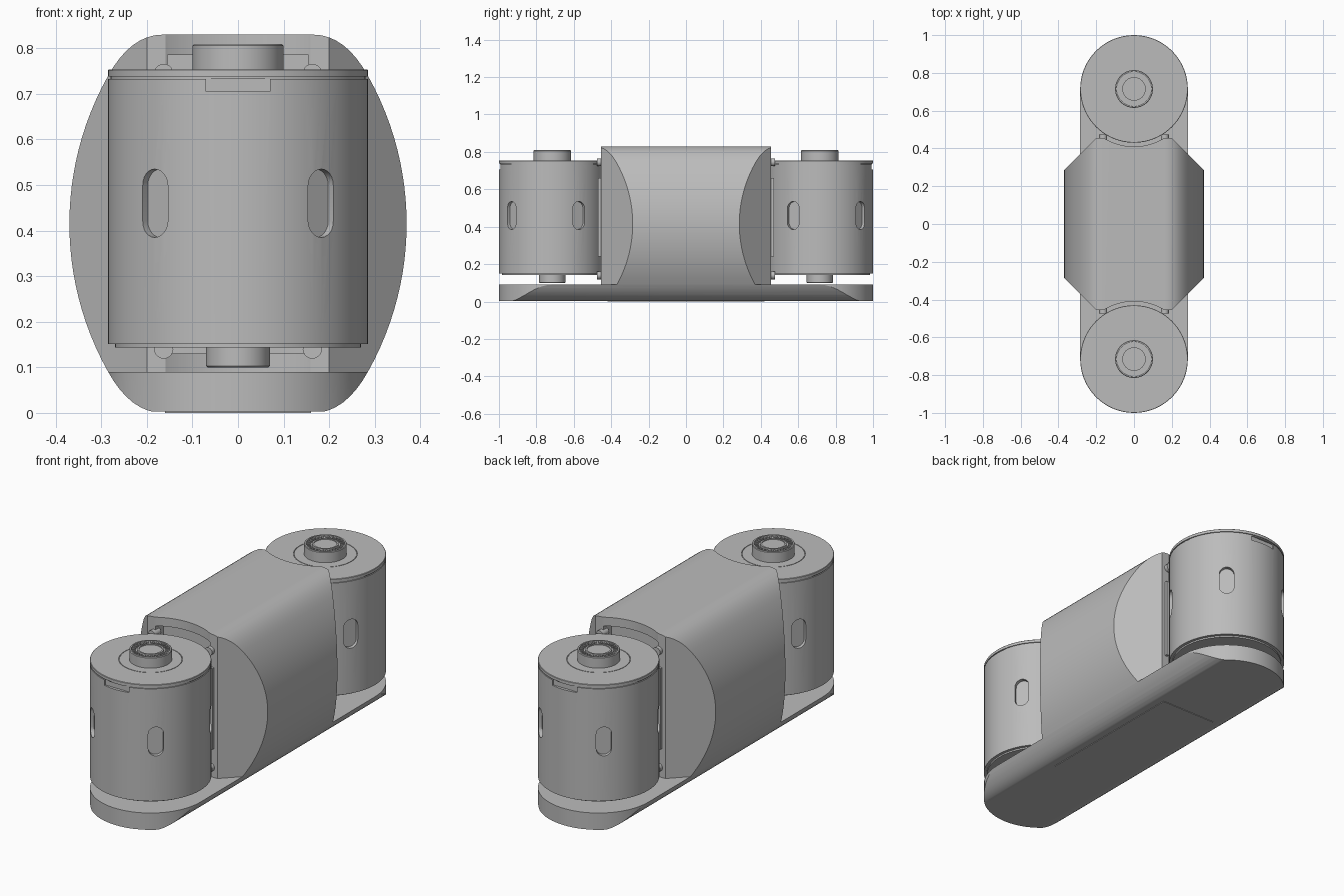
import bpy, bmesh, math
from mathutils import Matrix, Vector

if "Cube" in bpy.data.objects:
    bpy.data.objects.remove(bpy.data.objects["Cube"])

grey = bpy.data.materials.new("satin_grey")
grey.use_nodes = True
colour = (0.5, 0.5, 0.5, 1)
grey.diffuse_color = colour
grey.node_tree.nodes["Principled BSDF"].inputs["Base Color"].default_value = colour

DRUM_Y, DRUM_R = -0.715, 0.285
MID_Z, SPLIT_Z, TOP_Z = 0.415, 0.09, 0.83


def add(name, bm):
    bmesh.ops.recalc_face_normals(bm, faces=bm.faces)
    mesh = bpy.data.meshes.new(name)
    bm.to_mesh(mesh)
    bm.free()
    mesh.materials.append(grey)
    ob = bpy.data.objects.new(name, mesh)
    bpy.context.collection.objects.link(ob)
    return ob


def prism(name, points, direction):
    """Extrude a closed outline of 3D points."""
    bm = bmesh.new()
    face = bm.faces.new([bm.verts.new(p) for p in points])
    out = bmesh.ops.extrude_face_region(bm, geom=[face])
    verts = [v for v in out["geom"] if isinstance(v, bmesh.types.BMVert)]
    bmesh.ops.translate(bm, verts=verts, vec=Vector(direction))
    return add(name, bm)


def box(name, lo, hi):
    corners = [(lo[0], lo[1]), (hi[0], lo[1]), (hi[0], hi[1]), (lo[0], hi[1])]
    return prism(name, [(x, y, lo[2]) for x, y in corners], (0, 0, hi[2] - lo[2]))


def lathe(name, profile, y=DRUM_Y, steps=72):
    """Turn an (r, z) profile about a vertical axis at x = 0."""
    bm = bmesh.new()
    verts = [bm.verts.new((r, y, z)) for r, z in profile]
    edges = [bm.edges.new(pair) for pair in zip(verts, verts[1:])]
    bmesh.ops.spin(bm, geom=verts + edges, axis=(0, 0, 1), cent=(0, y, 0),
                   angle=2 * math.pi, steps=steps)
    bmesh.ops.remove_doubles(bm, verts=bm.verts, dist=1e-5)
    return add(name, bm)


def boolean(ob, cutter, operation):
    mod = ob.modifiers.new("cut", "BOOLEAN")
    mod.object, mod.operation, mod.solver = cutter, operation, "EXACT"
    bpy.context.view_layer.update()
    graph = bpy.context.evaluated_depsgraph_get()
    mesh = bpy.data.meshes.new_from_object(ob.evaluated_get(graph))
    ob.modifiers.clear()
    ob.data = mesh
    bpy.data.objects.remove(cutter)


def stadium(half_w, half_l, steps):
    """Outline with round ends along the second axis."""
    pts = []
    for sign in (1, -1):
        for i in range(steps + 1):
            a = math.pi * i / steps
            pts.append((sign * half_w * math.cos(a),
                        sign * (half_l - half_w + half_w * math.sin(a))))
    return pts


# Barrel-shaped cross-section shared by the base and the central body
quarter = []
for i in range(9):
    t = i / 8
    quarter.append((0.165 * (1 - t) ** 2 + 2 * t * (1 - t) * 0.235 + 0.285 * t * t,
                    SPLIT_Z * t * t))
R = 0.664
for i in range(1, 13):
    dz = 0.325 * (1 - i / 12)
    quarter.append((0.37 - R + math.sqrt(R * R - dz * dz), MID_Z - dz))
half = quarter + [(x, TOP_Z - z) for x, z in reversed(quarter[:-1])]
barrel = half + [(-x, z) for x, z in reversed(half)]


def barrel_prism(name, half_len):
    return prism(name, [(x, -half_len, z) for x, z in barrel], (0, 2 * half_len, 0))


# Long base with rounded ends and a thin sole plate
base = prism("base", [(x, y, 0.003) for x, y in stadium(DRUM_R, 1.0, 36)],
             (0, 0, SPLIT_Z - 0.003))
boolean(base, barrel_prism("base_cutter", 1.1), "INTERSECT")
sole = box("sole_plate", (-0.16, -0.42, 0), (0.16, 0.42, 0.004))

# Central body: barrel trimmed by corner chamfers and the base plane
body = barrel_prism("body", 0.455)
bm = bmesh.new()
bm.from_mesh(body.data)
cuts = [((0, 0, SPLIT_Z), (0, 0, -1))]
cuts += [((sx * 0.2, sy * 0.455, 0), (sx, sy, 0)) for sx in (1, -1) for sy in (1, -1)]
for co, no in cuts:
    geom = bm.verts[:] + bm.edges[:] + bm.faces[:]
    res = bmesh.ops.bisect_plane(bm, geom=geom, dist=1e-6, plane_co=co,
                                 plane_no=no, clear_outer=True)
    rim = [e for e in res["geom_cut"] if isinstance(e, bmesh.types.BMEdge)]
    bmesh.ops.holes_fill(bm, edges=rim, sides=0)
bmesh.ops.recalc_face_normals(bm, faces=bm.faces)
bm.to_mesh(body.data)
bm.free()

# Concave end seats for the drums, with a recess under the top lip
for s in (1, -1):
    seat = lathe("seat_cutter", [(0, 0.05), (0.305, 0.05), (0.305, 0.9), (0, 0.9)],
                 s * DRUM_Y)
    boolean(body, seat, "DIFFERENCE")
    recess = box("recess_cutter", (-0.155, min(s * 0.39, s * 0.5), 0.13),
                 (0.155, max(s * 0.39, s * 0.5), 0.785))
    boolean(body, recess, "DIFFERENCE")

# Drum with a lid seam, a base flange and a shallow ring around the hub
drum = lathe("front_drum", [
    (0, 0.143), (0.27, 0.143), (0.27, 0.151), (DRUM_R, 0.151), (DRUM_R, 0.733),
    (0.28, 0.733), (0.28, 0.738), (DRUM_R, 0.738), (DRUM_R, 0.752), (0.283, 0.754),
    (0.15, 0.754), (0.15, 0.751), (0.147, 0.751), (0.147, 0.754), (0, 0.754)])

# Four rounded slots around the drum and a label notch facing outwards
for deg in (-120, -40, 40, 120):
    slot = prism("slot_cutter", [(x, -0.32, z + 0.46) for x, z in stadium(0.036, 0.075, 12)],
                 (0, 0.055, 0))
    slot.data.transform(Matrix.Translation((0, DRUM_Y, 0))
                        @ Matrix.Rotation(math.radians(deg), 4, "Z"))
    boolean(drum, slot, "DIFFERENCE")
boolean(drum, box("notch_cutter", (-0.07, DRUM_Y - 0.3, 0.705),
                  (0.07, DRUM_Y - 0.27, 0.733)), "DIFFERENCE")

# Hub with a ringed top, and the lower shaft
hub = lathe("front_hub", [
    (0, 0.74), (0.1, 0.74), (0.1, 0.806), (0.097, 0.809), (0.09, 0.809), (0.09, 0.798),
    (0.062, 0.798), (0.062, 0.808), (0.054, 0.808), (0.054, 0.803), (0, 0.803)])
shaft = lathe("front_lower_shaft", [(0, 0.1), (0.067, 0.1), (0.07, 0.103),
                                    (0.07, 0.15), (0, 0.15)])

# Ring of small teeth inside the hub
bm = bmesh.new()
for i in range(28):
    place = (Matrix.Translation((0, DRUM_Y, 0.801))
             @ Matrix.Rotation(2 * math.pi * i / 28, 4, "Z")
             @ Matrix.Translation((0.08, 0, 0))
             @ Matrix.Diagonal((0.018, 0.008, 0.009, 1)))
    bmesh.ops.create_cube(bm, size=1, matrix=place)
teeth = add("front_hub_teeth", bm)

# Bolts and side brackets between the body and the drum
bm = bmesh.new()
for sx in (1, -1):
    for z in (0.14, 0.745):
        place = (Matrix.Translation((sx * 0.163, -0.45, z))
                 @ Matrix.Rotation(math.pi / 2, 4, "X"))
        bmesh.ops.create_cone(bm, cap_ends=True, segments=20, radius1=0.021,
                              radius2=0.021, depth=0.05, matrix=place)
    place = (Matrix.Translation((sx * 0.175, -0.45, 0.45))
             @ Matrix.Diagonal((0.014, 0.04, 0.42, 1)))
    bmesh.ops.create_cube(bm, size=1, matrix=place)
fixings = add("front_fixings", bm)

# Smooth shading with sharp edges kept
for ob in bpy.context.view_layer.objects:
    ob.select_set(False)
for ob in (base, sole, body, drum, hub, shaft, teeth, fixings):
    ob.select_set(True)
bpy.context.view_layer.objects.active = body
bpy.ops.object.shade_smooth_by_angle(angle=math.radians(25))

# Repeat the front drum assembly at the back
for ob in (drum, hub, shaft, teeth, fixings):
    twin = ob.copy()
    twin.name = ob.name.replace("front", "back")
    twin.rotation_euler.z = math.pi
    bpy.context.collection.objects.link(twin)
